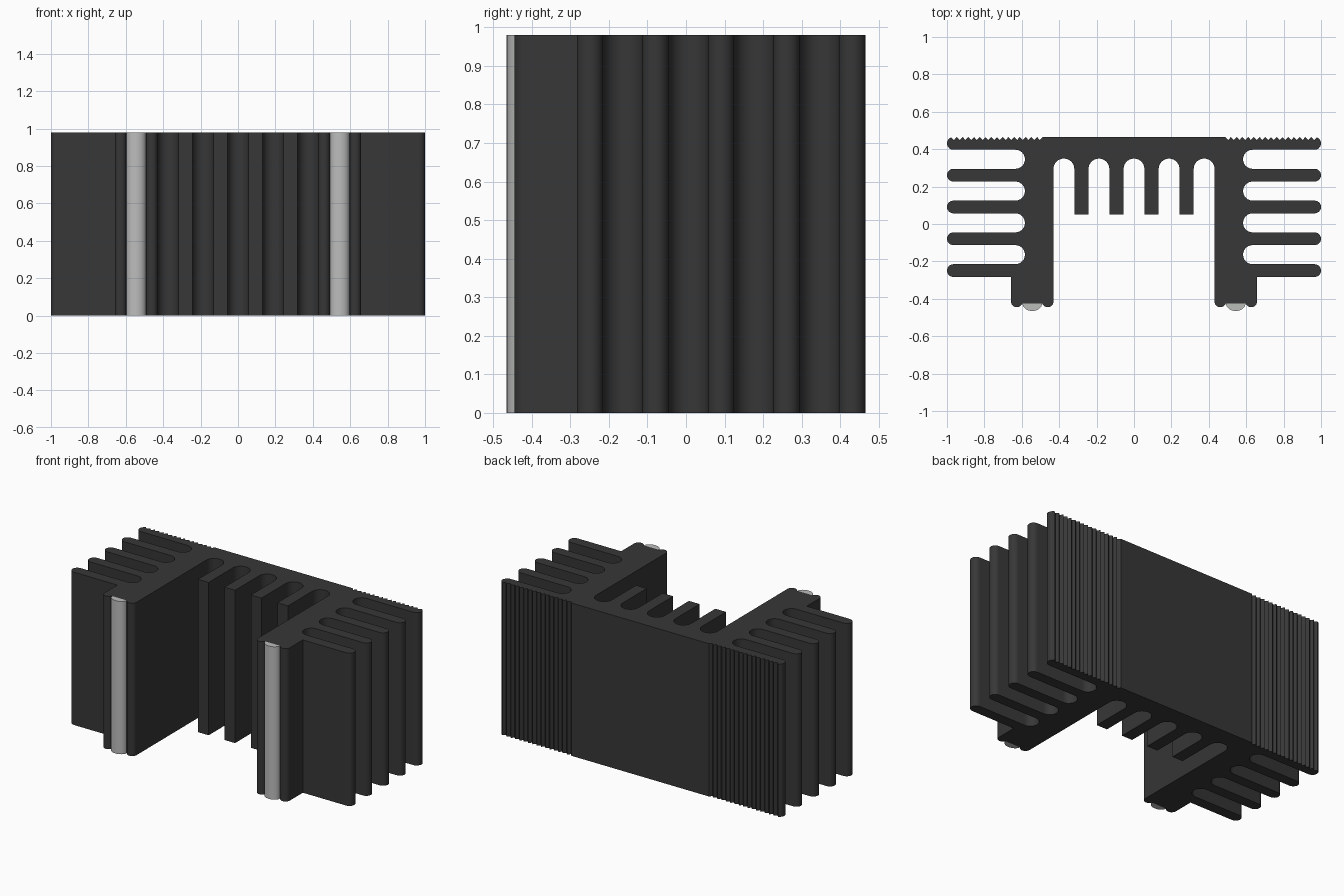
import bpy, bmesh, math

cube = bpy.data.objects.get("Cube")
if cube:
    bpy.data.objects.remove(cube, do_unlink=True)

HEIGHT = 0.98
BACK = 0.465           # rear face of the plate
LEG_IN, LEG_OUT = 0.43, 0.658
FIN_PITCH, FIN_R = 0.17, 0.034


def material(name, rgb):
    m = bpy.data.materials.new(name)
    m.use_nodes = True
    m.diffuse_color = (*rgb, 1)
    b = m.node_tree.nodes["Principled BSDF"]
    b.inputs["Base Color"].default_value = (*rgb, 1)
    b.inputs["Roughness"].default_value = 0.6
    return m


def arc(cx, cy, rx, ry, a0, a1, n=12):
    """Points along an elliptical arc, angles in degrees."""
    out = []
    for i in range(n + 1):
        a = math.radians(a0 + (a1 - a0) * i / n)
        out.append((cx + rx * math.cos(a), cy + ry * math.sin(a)))
    return out


def extrude(name, outline, mat):
    """Stand a closed outline upright as a prism."""
    bm = bmesh.new()
    face = bm.faces.new([bm.verts.new((x, y, 0)) for x, y in outline])
    top = bmesh.ops.extrude_face_region(bm, geom=[face], use_keep_orig=True)
    for v in top["geom"]:
        if isinstance(v, bmesh.types.BMVert):
            v.co.z = HEIGHT
    bmesh.ops.recalc_face_normals(bm, faces=bm.faces)
    me = bpy.data.meshes.new(name)
    bm.to_mesh(me)
    bm.free()
    me.materials.append(mat)
    ob = bpy.data.objects.new(name, me)
    bpy.context.collection.objects.link(ob)
    bpy.ops.object.select_all(action='DESELECT')
    ob.select_set(True)
    bpy.context.view_layer.objects.active = ob
    bpy.ops.object.shade_smooth_by_angle(angle=math.radians(32))
    return ob


black = material("black_anodised", (0.038, 0.038, 0.038))
silver = material("silver_grey", (0.5, 0.51, 0.5))

# Inner slots with round ends, separated by short square fins
slot_r, slot_top, fin_end = 0.056, 0.294, 0.05
half = arc(0, slot_top, slot_r, slot_r, 90, 0, 6)
for cx in (0.1875, 0.375):
    half += [(half[-1][0], fin_end), (cx - slot_r, fin_end)]
    half += arc(cx, slot_top, slot_r, slot_r, 180, 0)

# Leg foot: two rounded lips with a groove between them
lip_r, lip_y = 0.031, -0.414
half += arc(LEG_IN + lip_r, lip_y, lip_r, lip_r, 180, 339)
half += arc(LEG_OUT - lip_r, lip_y, lip_r, lip_r, 201, 360)

# Side fins with round tips and round-bottomed gaps
gap_r = FIN_PITCH / 2 - FIN_R
first = BACK - FIN_R - 4 * FIN_PITCH
half.append((LEG_OUT, first - FIN_R))
for i in range(5):
    y = first + i * FIN_PITCH
    half += arc(1 - FIN_R, y, FIN_R, FIN_R, -90, 90 if i < 4 else 70)
    if i < 4:
        half += arc(0.583 + gap_r, y + FIN_PITCH / 2, gap_r, gap_r, 270, 90)

# Ridged outer thirds of the rear face
teeth, x0, x1 = 16, 0.97, 0.48
step = (x0 - x1) / teeth
for i in range(teeth):
    x = x0 - i * step
    half += [(x - step * 0.25, BACK - 0.016), (x - step * 0.75, BACK)]
half.append((x1, BACK))

# Mirror the half outline; the slot apex lies on the centre line
mirrored = [(-x, y) for x, y in reversed(half[1:])]
extrude("heat_sink_body", half + mirrored, black)

# Rounded contact strips seated in the foot grooves
for side, name in ((1, "left_contact_strip"), (-1, "right_contact_strip")):
    extrude(name, arc(side * 0.544, -0.425, 0.052, 0.04, 180, 360, 16), silver)
